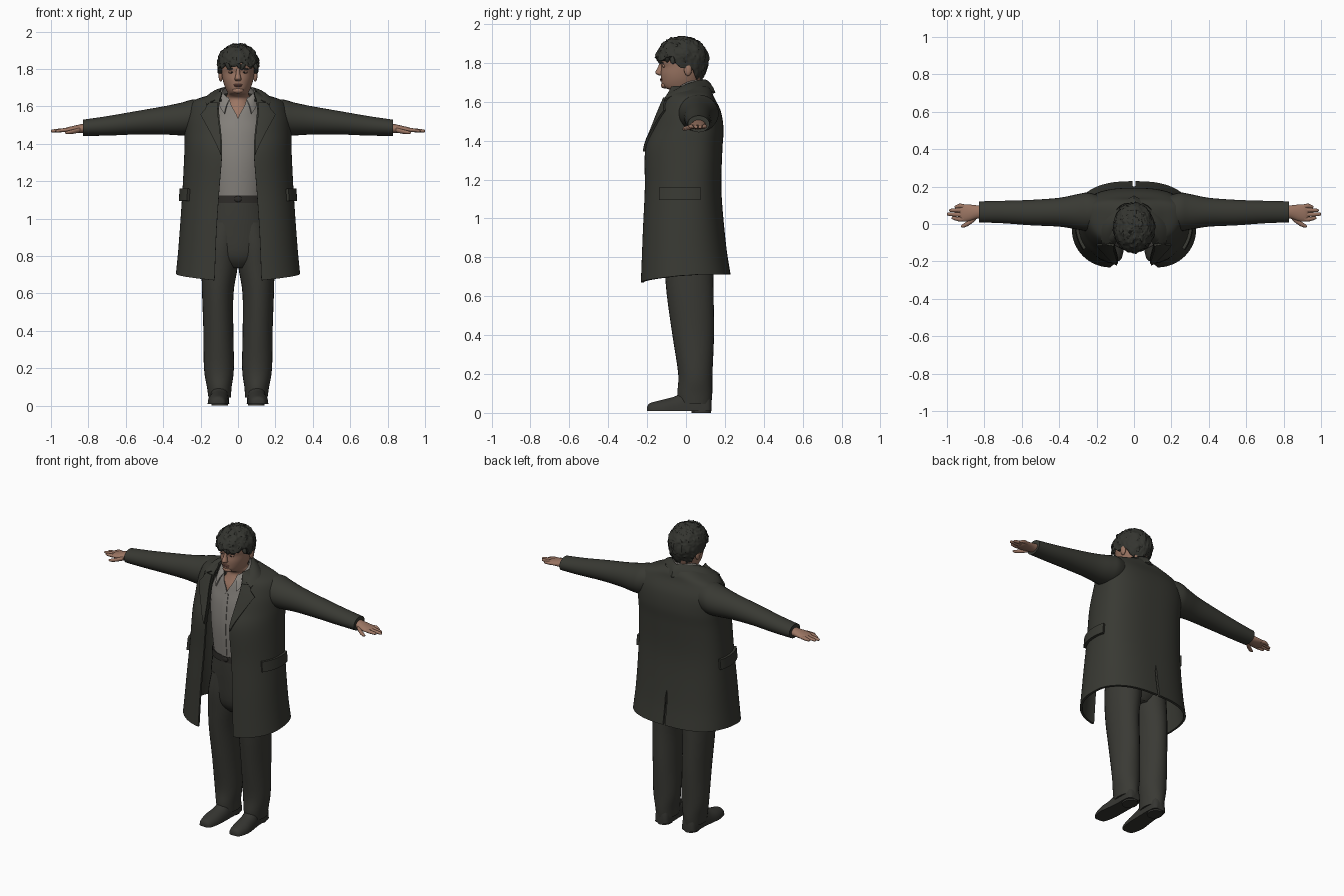
import bpy, bmesh, math
from math import sin, cos, pi
from mathutils import Vector, noise

if "Cube" in bpy.data.objects:
    bpy.data.objects.remove(bpy.data.objects["Cube"])


def material(name, r, g, b):
    m = bpy.data.materials.new(name)
    m.use_nodes = True
    m.diffuse_color = (r, g, b, 1)
    m.node_tree.nodes["Principled BSDF"].inputs["Base Color"].default_value = (r, g, b, 1)
    return m


COAT = material("dark olive cloth", .04, .041, .033)
TROUSER = material("dark trouser cloth", .042, .042, .035)
HAIR = material("dark hair", .034, .035, .029)
SHOE = material("dark leather", .036, .036, .031)
BELT = material("belt leather", .026, .024, .021)
SHIRT = material("grey shirt", .24, .225, .205)
SKIN = material("skin", .33, .18, .125)
LIP = material("lips", .25, .11, .085)


def finish(name, bm, mat, mirror=False, solid=0):
    bmesh.ops.recalc_face_normals(bm, faces=bm.faces)
    me = bpy.data.meshes.new(name)
    bm.to_mesh(me)
    bm.free()
    me.materials.append(mat)
    ob = bpy.data.objects.new(name, me)
    bpy.context.collection.objects.link(ob)
    bpy.ops.object.select_all(action='DESELECT')
    ob.select_set(True)
    bpy.context.view_layer.objects.active = ob
    if mirror:
        ob.modifiers.new("Mirror", 'MIRROR').merge_threshold = .0005
    if solid:
        s = ob.modifiers.new("Solidify", 'SOLIDIFY')
        s.thickness, s.offset = solid, 0
    for m in list(ob.modifiers):
        bpy.ops.object.modifier_apply(modifier=m.name)
    bpy.ops.object.shade_smooth_by_angle(angle=math.radians(48))
    return ob


def grid(name, rows, mat, closed=False, mirror=False, solid=0):
    """Skin rows of points; closed rows become a capped tube."""
    bm = bmesh.new()
    vs = [[bm.verts.new(p) for p in r] for r in rows]
    n = len(vs[0])
    for a, b in zip(vs, vs[1:]):
        for i in range(n if closed else n - 1):
            j = (i + 1) % n
            bm.faces.new((a[i], a[j], b[j], b[i]))
    if closed:
        bm.faces.new(vs[0])
        bm.faces.new(vs[-1])
    return finish(name, bm, mat, mirror, solid)


def smooth(rows, k=4):
    """Catmull-Rom interpolation of table rows."""
    out = []
    for i in range(len(rows) - 1):
        p = [rows[max(0, min(len(rows) - 1, i + d))] for d in (-1, 0, 1, 2)]
        for s in range(k):
            t = s / k
            out.append([b + .5 * t * (c - a + t * (2*a - 5*b + 4*c - d + t * (3*(b - c) + d - a)))
                        for a, b, c, d in zip(*p)])
    return out + [list(rows[-1])]


def loft(name, rows, mat, axis='z', mirror=False, n=28, k=4):
    """Rows: position along the axis, two centre values, two radii."""
    rings = []
    for h, u, v, ru, rv in smooth(rows, k):
        ring = []
        for i in range(n):
            a = 2 * pi * i / n
            p, q = u + ru * cos(a), v + rv * sin(a)
            ring.append((p, q, h) if axis == 'z' else (h, p, q))
        rings.append(ring)
    return grid(name, rings, mat, True, mirror)


def ball(name, loc, size, mat, mirror=False, turn=0):
    bm = bmesh.new()
    bmesh.ops.create_uvsphere(bm, u_segments=16, v_segments=10, radius=1)
    for v in bm.verts:
        x, y, z = (c * s for c, s in zip(v.co, size))
        v.co = Vector((x * cos(turn) - z * sin(turn), y, x * sin(turn) + z * cos(turn))) + Vector(loc)
    return finish(name, bm, mat, mirror)


# Garment half-shell: s = 0 front edge, 1 side, 2 centre back
def shell(row, s, push=0):
    z, xf, yf, w, yw, yb = row
    a = s * pi / 2
    if s <= 1:
        x, y = xf + (w - xf) * sin(a), yw + (yf - yw) * cos(a)
    else:
        b = a - pi / 2
        x, y = w * max(0, cos(b)) ** .77, yw + (yb - yw) * max(0, sin(b)) ** .77
    out = Vector((x, y - yw, 0)).normalized() * push
    return Vector((x, y, z)) + out


def at(rows, z):
    for a, b in zip(rows, rows[1:]):
        if z <= b[0]:
            t = (z - a[0]) / (b[0] - a[0])
            return [p + t * (q - p) for p, q in zip(a, b)]
    return rows[-1]


# Coat body, with rising hem and back vent
coat = smooth([(.67, .125, -.225, .325, -.03, .222), (.93, .115, -.215, .305, -.02, .192),
               (1.15, .1, -.205, .29, 0, .175), (1.35, .085, -.203, .28, .02, .18),
               (1.46, .09, -.165, .278, .04, .186), (1.55, .1, -.13, .272, .06, .172),
               (1.62, .1, -.1, .24, .065, .138), (1.655, .09, -.08, .15, .05, .125),
               (1.675, .085, -.07, .1, .03, .11)], 6)
body = []
for row in coat:
    line = []
    for i in range(41):
        s = i / 20
        p = shell(row, s)
        p.z += .035 * min(s, 1.2) * max(0, 1 - (row[0] - .67) / .15)
        if s == 2 and row[0] < .93:
            p.x = .007
        line.append(p)
    body.append(line)
grid("coat_body", body, COAT, mirror=True, solid=.014)

# Lapels and pocket flaps follow the coat surface
edge = smooth([(1.345, .088), (1.44, .13), (1.555, .188)], 4) + [[1.585, .163], [1.62, .15]]
lapel = []
for z, xo in edge:
    r = at(coat, z)
    reach = math.asin(min(1, max(.02, (xo - r[1]) / (r[3] - r[1])))) * 2 / pi
    lapel.append([shell(r, reach * i / 8, .014) for i in range(9)])
grid("lapels", lapel, COAT, mirror=True, solid=.011)
flap = [[shell(at(coat, z), .58 + .62 * i / 12, .014) for i in range(13)] for z in (1.095, 1.115, 1.14, 1.16)]
grid("pocket_flaps", flap, COAT, mirror=True, solid=.018)


def band(name, top, low, mat, solid):
    """Collar strip through front, side and back points."""
    def curve(p, t):
        k = ((1 - t) * (1 - 2 * t), 4 * t * (1 - t), t * (2 * t - 1))
        return sum((Vector(q) * w for q, w in zip(p, k)), Vector())
    rows = []
    for j in range(5):
        f = j / 4
        rows.append([curve(top, i / 14).lerp(curve(low, i / 14), f) + Vector((0, 0, .012 * sin(pi * f)))
                     for i in range(15)])
    grid(name, rows, mat, mirror=True, solid=solid)


band("coat_collar", [(.088, -.085, 1.63), (.092, 0, 1.685), (0, .098, 1.71)],
     [(.165, -.11, 1.605), (.15, .02, 1.655), (0, .147, 1.645)], COAT, .012)
band("shirt_collar", [(.045, -.075, 1.635), (.08, -.005, 1.692), (0, .084, 1.715)],
     [(.072, -.125, 1.56), (.1, 0, 1.65), (0, .092, 1.67)], SHIRT, .007)

# Sleeves
loft("sleeves", [(.15, .06, 1.55, .08, .085), (.24, .065, 1.542, .102, .095), (.3, .065, 1.533, .095, .088),
                 (.4, .063, 1.525, .077, .075), (.55, .061, 1.512, .068, .062),
                 (.7, .064, 1.496, .06, .052), (.83, .065, 1.486, .056, .043)], COAT, 'x', True)

# Shirt with open neck and button placket
shirt = smooth([(1.09, 0, -.125, .15, .02, .12), (1.3, 0, -.143, .17, .02, .14), (1.45, 0, -.133, .18, .03, .15),
                (1.535, 0, -.115, .17, .04, .14), (1.6, .033, -.095, .13, .04, .11),
                (1.65, .05, -.068, .08, .03, .09)])
grid("shirt", [[shell(r, i / 14) for i in range(29)] for r in shirt], SHIRT, mirror=True, solid=.006)
grid("shirt_placket", [[shell(at(shirt, 1.13 + .05 * j), .055 * i, .005) for i in range(2)] for j in range(9)],
     SHIRT, mirror=True, solid=.004)

# Trousers and belt
loft("trouser_legs", [(.045, .098, .045, .06, .085), (.1, .1, .045, .066, .09), (.2, .102, .048, .08, .088),
                      (.4, .105, .037, .08, .107), (.6, .108, .022, .084, .12), (.74, .098, .015, .096, .125),
                      (.86, .088, .01, .096, .128), (.98, .07, .01, .09, .122)], TROUSER, mirror=True)
loft("trouser_hips", [(.735, 0, .015, .07, .08), (.8, 0, .012, .165, .122), (.95, 0, .01, .18, .134),
                      (1.06, 0, .005, .165, .133), (1.11, 0, .003, .16, .13)], TROUSER)
loft("belt", [(1.085, 0, .003, .165, .137), (1.125, 0, .003, .163, .135)], BELT, k=1)
ball("belt_buckle", (0, -.133, 1.105), (.02, .006, .016), BELT)

# Shoes: rounded uppers on a flat sole with a heel
upper = []
for y, xc, top, rx in smooth([(-.2, .107, .03, .018), (-.185, .107, .05, .04), (-.12, .107, .068, .055),
                              (-.05, .102, .088, .053), (.01, .098, .13, .05), (.07, .097, .14, .05),
                              (.115, .097, .12, .044), (.13, .097, .07, .028)]):
    upper.append([(xc + rx * cos(a), y, .01 + (top - .01) * max(0, sin(a)) ** .8)
                  for a in [2 * pi * i / 28 for i in range(28)]])
grid("shoes", upper, SHOE, True, True)
loft("shoe_heels", [(0, .097, .078, .044, .05), (.025, .097, .078, .044, .05)], SHOE, mirror=True, k=1)

# Hands
loft("palms", [(.8, .065, 1.485, .036, .027), (.84, .064, 1.481, .036, .024), (.88, .06, 1.477, .044, .019),
               (.915, .059, 1.474, .046, .014), (.93, .059, 1.473, .036, .009)], SKIN, 'x', True)
for finger, y, tip in (("index", .025, .975), ("middle", .05, 1), ("ring", .074, .988), ("little", .097, .96)):
    loft(finger + "_fingers", [(.9, .06 + (y - .06) * .85, 1.474, .012, .011), (.93, y, 1.474, .012, .01),
                               (tip - .01, y * .85 + .01, 1.469, .009, .008),
                               (tip, y * .85 + .01, 1.468, .003, .003)], SKIN, 'x', True, 12)
loft("thumbs", [(.845, .035, 1.474, .014, .013), (.88, .008, 1.466, .014, .012),
                (.91, -.008, 1.461, .011, .009), (.925, -.012, 1.46, .004, .004)], SKIN, 'x', True, 12)

# Head and neck: height, half width, front and back depth
skull = [(1.5, .1, -.1, .08), (1.56, .1, -.09, .08), (1.6, .075, -.072, .08), (1.64, .065, -.058, .075),
         (1.66, .06, -.078, .072), (1.672, .056, -.112, .07), (1.69, .064, -.124, .075), (1.715, .074, -.128, .08),
         (1.745, .082, -.13, .09), (1.78, .088, -.127, .1), (1.805, .09, -.133, .102), (1.84, .09, -.13, .1),
         (1.88, .08, -.11, .085), (1.91, .05, -.07, .05)]
loft("head", [(z, 0, (f + b) / 2, rx, (b - f) / 2) for z, rx, f, b in skull], SKIN, n=40)
loft("nose", [(1.803, 0, -.122, .009, .012), (1.775, 0, -.13, .011, .016), (1.752, 0, -.137, .017, .021),
              (1.742, 0, -.134, .017, .017), (1.735, 0, -.128, .01, .01)], SKIN, n=16)
ball("upper_lip", (0, -.124, 1.716), (.024, .01, .005), LIP)
ball("lower_lip", (0, -.123, 1.709), (.02, .01, .005), LIP)
ball("chin", (0, -.112, 1.685), (.03, .017, .016), SKIN)
ball("ears", (.092, .01, 1.765), (.012, .02, .032), SKIN, True)
ball("eyelids", (.034, -.114, 1.784), (.018, .008, .008), SKIN, True)
ball("eyes", (.034, -.1185, 1.783), (.011, .005, .0035), BELT, True)
ball("eyebrows", (.037, -.121, 1.801), (.023, .007, .004), HAIR, True, -.12)

# Hair: wavy cap trimmed to a hairline
bm = bmesh.new()
bmesh.ops.create_uvsphere(bm, u_segments=96, v_segments=64, radius=1)
for v in bm.verts:
    d = v.co.copy()
    wave = noise.noise(Vector((d.x * 4, d.y * 4, d.z * 2.5)) + Vector((3, 1, 7)))
    curl = abs(noise.noise(Vector((d.x * 7, d.y * 6, d.z * 6 + 2 * wave))))
    d *= 1 + .05 * wave + .1 * curl - .03
    x, y, z = d.x * .112, d.y * .135 - .02, 1.825 + d.z * (.113 if d.z > 0 else .16)
    if y < -.06:
        line = 1.822 + .012 * sin(x * 75)
    elif y < .03:
        line = 1.775 + .03 * max(0, -y - .03) / .03
    else:
        line = 1.775 - .065 * min(1, (y - .03) / .025)
    v.co = (x, y, max(z, line))
finish("hair", bm, HAIR)
for i in range(9):
    a = (i - 4) / 4 * 1.15
    ball("fringe_lock", (.1 * sin(a), -.02 - .117 * cos(a), 1.835 - .008 * (i % 3)),
         (.012, .014, .028), HAIR, turn=.5 * (-1) ** i)
